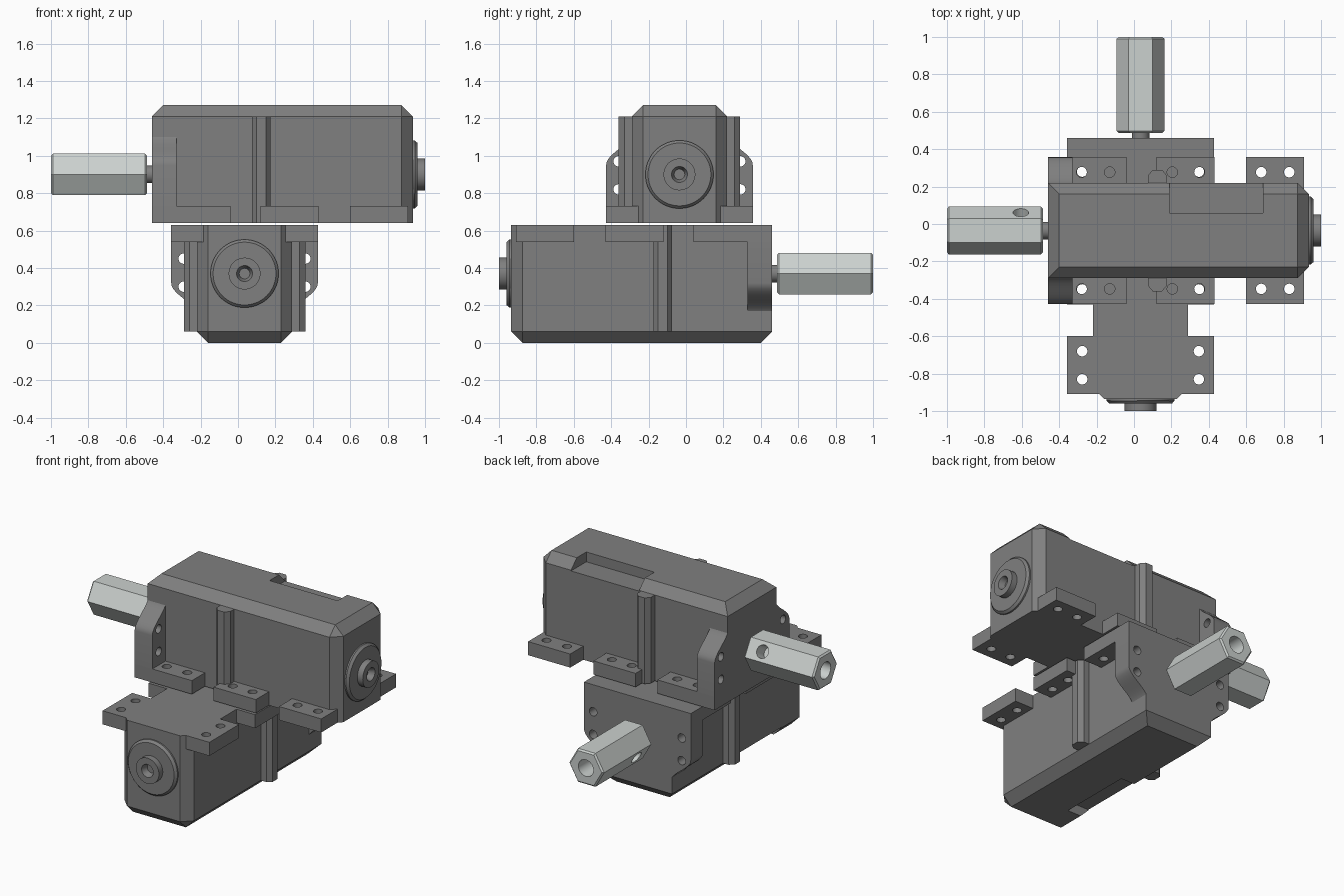
import bpy, bmesh, math
from mathutils import Matrix, Vector

cube = bpy.data.objects.get("Cube")
if cube:
    bpy.data.objects.remove(cube, do_unlink=True)


def material(name, rgb):
    m = bpy.data.materials.new(name)
    m.use_nodes = True
    m.diffuse_color = (*rgb, 1)
    bsdf = next(n for n in m.node_tree.nodes if n.type == 'BSDF_PRINCIPLED')
    bsdf.inputs["Base Color"].default_value = (*rgb, 1)
    return m


GREY = material("housing_grey", (0.215, 0.215, 0.215))
SILVER = material("coupling_silver", (0.60, 0.635, 0.62))

CY, CZ = -0.035, 0.90          # shaft axis of the upper unit
HALF = 0.255                   # half width of the housing


def prism(bm, pts, axis, lo, hi):
    """Extrude a closed profile: axis x takes (y, z) points, axis z takes (x, y)."""
    place = (lambda p, t: (t, p[0], p[1])) if axis == 'x' else (lambda p, t: (p[0], p[1], t))
    face = bm.faces.new([bm.verts.new(place(p, lo)) for p in pts])
    ext = bmesh.ops.extrude_face_region(bm, geom=[face])["geom"]
    step = Vector((hi - lo, 0, 0)) if axis == 'x' else Vector((0, 0, hi - lo))
    bmesh.ops.translate(bm, vec=step, verts=[v for v in ext if isinstance(v, bmesh.types.BMVert)])


def box(bm, x0, x1, y0, y1, z0, z1):
    prism(bm, [(x0, y0), (x1, y0), (x1, y1), (x0, y1)], 'z', z0, z1)


def rod(bm, start, end, r1, r2=None, n=32):
    a, b = Vector(start), Vector(end)
    rot = (b - a).to_track_quat('Z', 'Y').to_matrix().to_4x4()
    bmesh.ops.create_cone(bm, cap_ends=True, segments=n, radius1=r1,
                          radius2=r1 if r2 is None else r2, depth=(b - a).length,
                          matrix=Matrix.Translation((a + b) / 2) @ rot)


def to_object(bm, name, mat):
    bmesh.ops.recalc_face_normals(bm, faces=bm.faces)
    mesh = bpy.data.meshes.new(name)
    bm.to_mesh(mesh)
    bm.free()
    mesh.materials.append(mat)
    ob = bpy.data.objects.new(name, mesh)
    bpy.context.collection.objects.link(ob)
    return ob


def cut(ob, cutter_bm):
    """Subtract the cutter and bake the result."""
    cutter = to_object(cutter_bm, "cutter", ob.data.materials[0])
    cutter.hide_render = True
    mod = ob.modifiers.new("cut", 'BOOLEAN')
    mod.operation, mod.solver, mod.object = 'DIFFERENCE', 'EXACT', cutter
    deps = bpy.context.evaluated_depsgraph_get()
    mesh = bpy.data.meshes.new_from_object(ob.evaluated_get(deps))
    ob.modifiers.clear()
    ob.data = mesh
    bpy.data.objects.remove(cutter, do_unlink=True)


parts = []

# Housing: box with chamfered top and chamfered end corners, notch in the top edge
bm = bmesh.new()
box(bm, -0.46, 0.935, CY - HALF, CY + HALF, 0.64, 1.27)


def chamfered(e):
    top = all(v.co.z > 1.2 for v in e.verts)
    end_post = all(v.co.x > 0.9 for v in e.verts) and abs(e.verts[0].co.z - e.verts[1].co.z) > 0.1
    return top or end_post


bmesh.ops.bevel(bm, geom=[e for e in bm.edges if chamfered(e)], offset=0.06,
                offset_type='OFFSET', segments=1, affect='EDGES')
housing = to_object(bm, "housing", GREY)
bm = bmesh.new()
box(bm, 0.19, 0.69, 0.06, 0.40, 1.205, 1.40)
cut(housing, bm)
parts.append(housing)

# Mounting feet with vertical bolt holes
bm = bmesh.new()
for x0, x1 in ((-0.46, -0.04), (0.12, 0.43), (0.60, 0.91)):
    box(bm, x0, x1, CY - 0.392, CY + 0.392, 0.64, 0.73)
feet = to_object(bm, "mounting_feet", GREY)
bm = bmesh.new()
for x in (-0.28, -0.13, 0.205, 0.35, 0.68, 0.83):
    for y in (CY - 0.312, CY + 0.312):
        rod(bm, (x, y, 0.5), (x, y, 0.9), 0.028, n=24)
cut(feet, bm)
parts.append(feet)

# Shaft-end flange with S-curved shoulders and bolt holes
N = 12
side = [(0.392, 0.64)] + [(HALF - 0.01 + 0.147 * (1 + math.cos(math.pi * i / N)) / 2,
                           0.95 + 0.18 * i / N) for i in range(N + 1)]
profile = [(CY + w, z) for w, z in side] + [(CY - w, z) for w, z in reversed(side)]
bm = bmesh.new()
prism(bm, profile, 'x', -0.46, -0.33)
flange = to_object(bm, "end_flange", GREY)
bm = bmesh.new()
for y in (CY - 0.325, CY + 0.325):
    for z in (0.82, 0.97):
        rod(bm, (-0.6, y, z), (-0.2, y, z), 0.028, n=24)
cut(flange, bm)
parts.append(flange)

# Vertical ribs on both long sides
bm = bmesh.new()
for s in (-1, 1):
    outline = [(0.075, 0.24), (0.075, 0.295), (0.10, 0.325),
               (0.15, 0.325), (0.175, 0.295), (0.175, 0.24)]
    prism(bm, [(x, CY + s * w) for x, w in outline], 'z', 0.64, 1.21)
parts.append(to_object(bm, "side_ribs", GREY))

# Round cover with a softened rim on the far end
bm = bmesh.new()
rod(bm, (0.92, CY, CZ), (0.945, CY, CZ), 0.182, n=64)
rod(bm, (0.945, CY, CZ), (0.96, CY, CZ), 0.182, 0.168, n=64)
parts.append(to_object(bm, "end_cover", GREY))

# Stub in the cover with a centre hole
bm = bmesh.new()
rod(bm, (0.94, CY, CZ), (1.0, CY, CZ), 0.085, n=48)
stub = to_object(bm, "end_stub", GREY)
bm = bmesh.new()
rod(bm, (0.95, CY, CZ), (1.02, CY, CZ), 0.025, 0.05, n=32)
cut(stub, bm)
parts.append(stub)

# Drive shaft
bm = bmesh.new()
rod(bm, (-0.50, CY, CZ), (-0.44, CY, CZ), 0.047)
parts.append(to_object(bm, "drive_shaft", GREY))

# Hexagonal coupling with bevelled ends, end bore and set-screw hole
bm = bmesh.new()
R = 0.128
prism(bm, [(CY + R * math.cos(i * math.pi / 3), CZ + R * math.sin(i * math.pi / 3))
           for i in range(6)], 'x', -1.0, -0.487)
rims = [e for e in bm.edges if abs(e.verts[0].co.x - e.verts[1].co.x) < 0.01]
bmesh.ops.bevel(bm, geom=rims, offset=0.01, offset_type='OFFSET', segments=1, affect='EDGES')
coupling = to_object(bm, "hex_coupling", SILVER)
bm = bmesh.new()
rod(bm, (-1.1, CY, CZ), (-0.86, CY, CZ), 0.055)
c30, s30 = math.cos(math.pi / 6), 0.5
rod(bm, (-0.605, CY + 0.2 * c30, CZ + 0.2 * s30),
    (-0.605, CY + 0.02 * c30, CZ + 0.02 * s30), 0.042)
cut(coupling, bm)
parts.append(coupling)

# Smooth round surfaces, keep hard edges
bpy.ops.object.select_all(action='DESELECT')
for ob in parts:
    ob.select_set(True)
bpy.context.view_layer.objects.active = parts[0]
bpy.ops.object.shade_smooth_by_angle(angle=math.radians(25))

# Second unit: same parts turned upside down and across, hung under the first
turn = Matrix(((0, -1, 0, 0), (-1, 0, 0, 0), (0, 0, -1, 1.27), (0, 0, 0, 1)))
for ob in parts:
    base = ob.name
    ob.name = "upper_" + base
    twin = bpy.data.objects.new("lower_" + base, ob.data)
    bpy.context.collection.objects.link(twin)
    twin.matrix_world = turn
